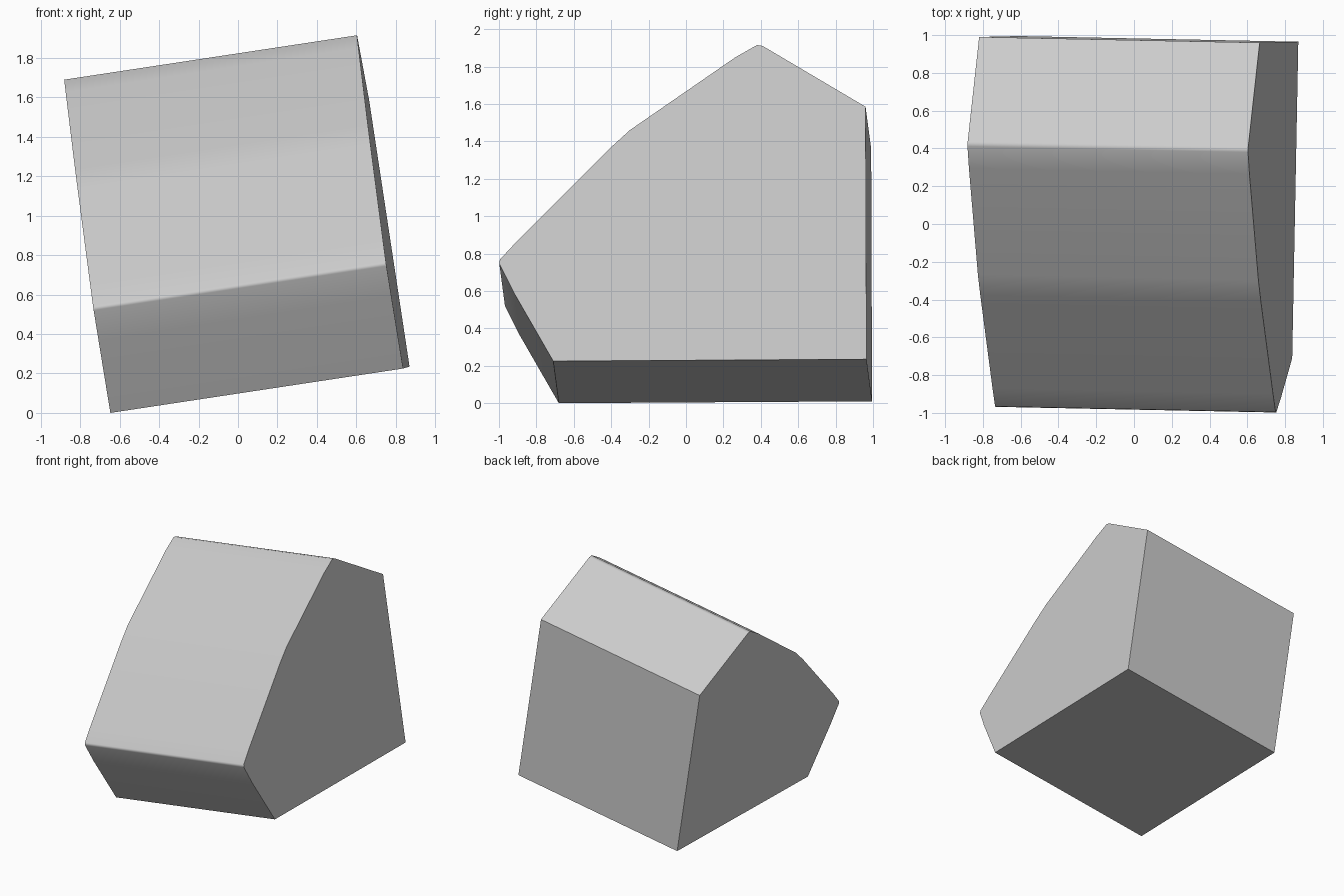
import bpy, bmesh, math
from mathutils import Vector

cube = bpy.data.objects.get("Cube")
if cube:
    bpy.data.objects.remove(cube, do_unlink=True)

# Single plain grey
grey = bpy.data.materials.new("light_grey")
grey.use_nodes = True
colour = (0.6, 0.6, 0.6, 1)
grey.diffuse_color = colour
grey.node_tree.nodes["Principled BSDF"].inputs["Base Color"].default_value = colour

# Side outline (y, z) at the left end: flat base and back, ridge, bent slope, nose
outline = [
    (-0.71, 0.225), (0.965, 0.235), (0.96, 1.585),
    (0.41, 1.91), (0.38, 1.915),
    (0.265, 1.85), (-0.3, 1.46), (-0.41, 1.36), (-0.9, 0.87),
    (-0.995, 0.768), (-0.998, 0.745), (-0.92, 0.59),
]
axis = Vector((1.485, -0.03, 0.225))


def end_point(y, z):
    """Place an outline point on the end plane square to the block's axis."""
    return Vector((0.886 - (axis.y * y + axis.z * z) / axis.x, y, z))


# Extrude the outline along the tilted axis
bm = bmesh.new()
cap = bm.faces.new([bm.verts.new(end_point(y, z)) for y, z in outline])
far_end = bmesh.ops.extrude_face_region(bm, geom=[cap], use_keep_orig=True)
far_verts = [v for v in far_end["geom"] if isinstance(v, bmesh.types.BMVert)]
bmesh.ops.translate(bm, verts=far_verts, vec=-axis)
bmesh.ops.recalc_face_normals(bm, faces=bm.faces)

mesh = bpy.data.meshes.new("tilted_block")
bm.to_mesh(mesh)
bm.free()
mesh.materials.append(grey)
block = bpy.data.objects.new("tilted_block", mesh)
bpy.context.collection.objects.link(block)

# Soft shading over ridge and nose, crisp elsewhere
bpy.ops.object.select_all(action="DESELECT")
block.select_set(True)
bpy.context.view_layer.objects.active = block
bpy.ops.object.shade_smooth_by_angle(angle=math.radians(45))
soften = block.modifiers.new("face_weighted_shading", "WEIGHTED_NORMAL")
soften.keep_sharp = True
